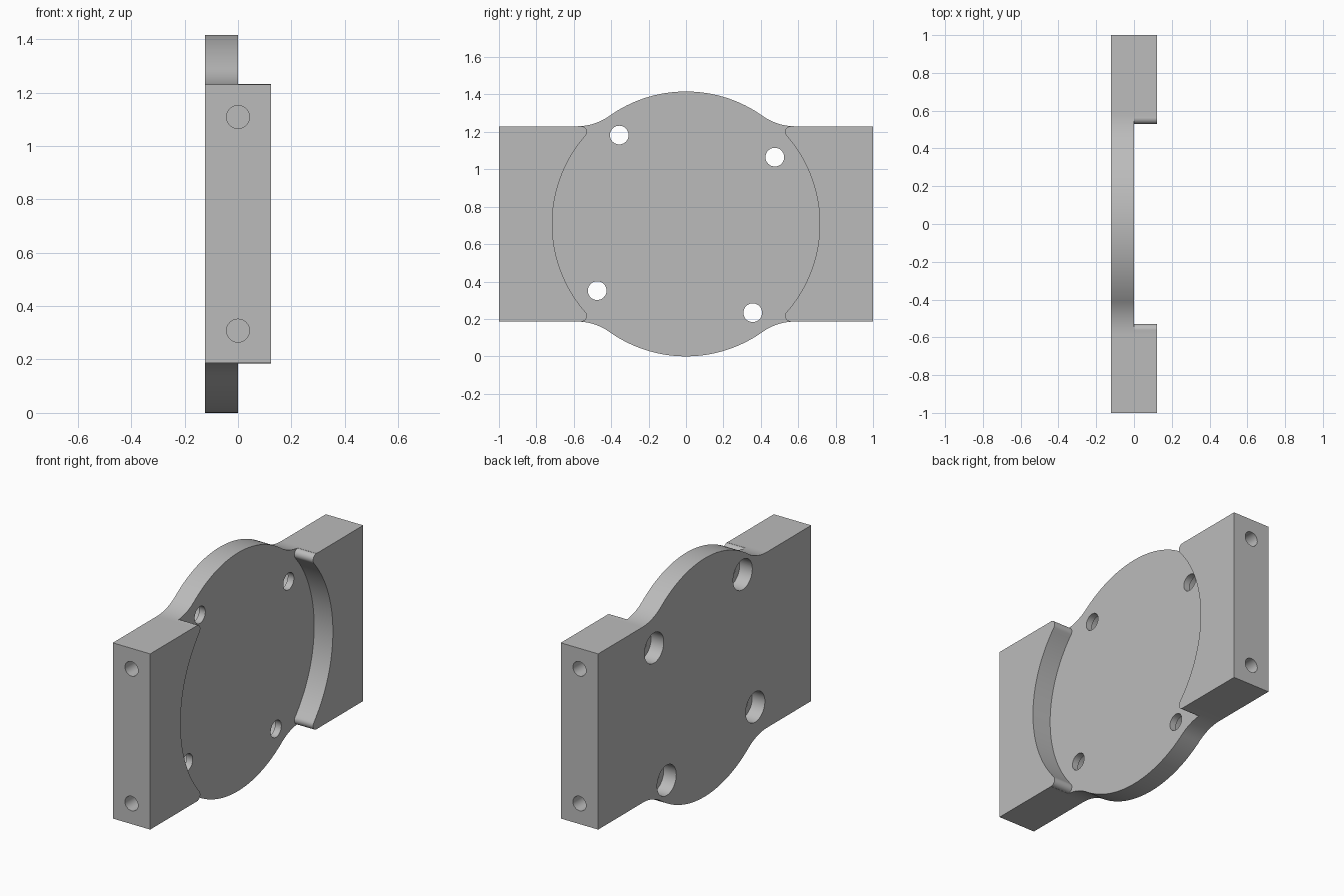
import bpy, bmesh
from math import pi, cos, sin, atan2, sqrt
from mathutils import Matrix, Vector

cube = bpy.data.objects.get("Cube")
if cube:
    bpy.data.objects.remove(cube, do_unlink=True)

MID = 0.708         # height of the plate centre
HALF_X = 0.123      # half thickness of the end blocks
HALF_Z = 0.522      # half height of the end blocks
DISC_R = 0.708
POCKET_R = 0.715
BLEND_R = 0.30      # concave blend between disc and block
TIP_R = 0.03        # rounding on the block tips

grey = bpy.data.materials.new("light grey")
grey.use_nodes = True
grey.diffuse_color = (0.5, 0.5, 0.5, 1)
grey.node_tree.nodes["Principled BSDF"].inputs["Base Color"].default_value = (0.5, 0.5, 0.5, 1)


def arc(cy, cz, r, a0, a1, n):
    return [(cy + r * cos(a0 + (a1 - a0) * i / n), cz + r * sin(a0 + (a1 - a0) * i / n))
            for i in range(n + 1)]


def four_way(quarter):
    """Mirror a quarter profile, running from the +y axis to the +z axis."""
    left = [(-y, z) for y, z in reversed(quarter)]
    pts = quarter + left
    pts += [(-y, -z) for y, z in pts]
    out = []
    for y, z in pts:
        if not out or (Vector(out[-1]) - Vector((y, z))).length > 1e-5:
            out.append((y, z))
    if (Vector(out[0]) - Vector(out[-1])).length < 1e-5:
        out.pop()
    return out


def to_object(bm, name):
    bmesh.ops.recalc_face_normals(bm, faces=bm.faces)
    me = bpy.data.meshes.new(name)
    bm.to_mesh(me)
    bm.free()
    me.materials.append(grey)
    ob = bpy.data.objects.new(name, me)
    bpy.context.collection.objects.link(ob)
    return ob


def prism(name, profile, x0, x1):
    bm = bmesh.new()
    face = bm.faces.new([bm.verts.new((x0, y, z + MID)) for y, z in profile])
    new = bmesh.ops.extrude_face_region(bm, geom=[face])["geom"]
    bmesh.ops.translate(bm, vec=(x1 - x0, 0, 0),
                        verts=[v for v in new if isinstance(v, bmesh.types.BMVert)])
    return to_object(bm, name)


def cylinder(name, centre, axis, r, depth):
    bm = bmesh.new()
    turn = Vector((0, 0, 1)).rotation_difference(Vector(axis)).to_matrix().to_4x4()
    bmesh.ops.create_cone(bm, cap_ends=True, segments=40, radius1=r, radius2=r,
                          depth=depth, matrix=Matrix.Translation(centre) @ turn)
    return to_object(bm, name)


def cut(body, cutter):
    cutter.hide_render = True
    mod = body.modifiers.new("cut", "BOOLEAN")
    mod.operation = "DIFFERENCE"
    mod.solver = "EXACT"
    mod.object = cutter
    bpy.context.view_layer.objects.active = body
    bpy.ops.object.modifier_apply(modifier=mod.name)
    bpy.data.objects.remove(cutter, do_unlink=True)


# Plate body: rectangle blended into a disc
by = sqrt((DISC_R + BLEND_R) ** 2 - (HALF_Z + BLEND_R) ** 2)
bz = HALF_Z + BLEND_R
touch = atan2(bz, by)
outline = [(1, HALF_Z)]
outline += arc(by, bz, BLEND_R, -pi / 2, touch - pi, 14)
outline += arc(0, 0, DISC_R, touch, pi / 2, 24)[1:]
body = prism("mounting_plate", four_way(outline), -HALF_X, HALF_X)

# Round pocket that leaves the two end blocks with rounded tips
tz = HALF_Z - TIP_R
ty = sqrt((POCKET_R + TIP_R) ** 2 - tz ** 2)
meet = atan2(tz, ty)
pocket = arc(0, 0, POCKET_R, 0, meet, 24)
pocket += arc(ty, tz, TIP_R, meet + pi, pi / 2, 10)[1:]
pocket += [(ty, 0.9)]
cut(body, prism("pocket_cutter", four_way(pocket), 0, 0.3))

# Four counterbored through holes, wide on the back of the plate
for k in range(4):
    a = atan2(0.357, 0.475) + k * pi / 2
    y, z = 0.594 * cos(a), MID + 0.594 * sin(a)
    cut(body, cylinder("hole_cutter", (0, y, z), (1, 0, 0), 0.05, 0.6))
    cut(body, cylinder("counterbore_cutter", (-0.14, y, z), (1, 0, 0), 0.09, 0.2))

# Blind holes in both ends
for side in (-1, 1):
    for dz in (-0.4, 0.4):
        cut(body, cylinder("end_hole_cutter", (0, side, MID + dz), (0, 1, 0), 0.043, 0.5))

bpy.ops.object.select_all(action="DESELECT")
body.select_set(True)
bpy.context.view_layer.objects.active = body
bpy.ops.object.shade_smooth_by_angle(angle=pi / 6)
